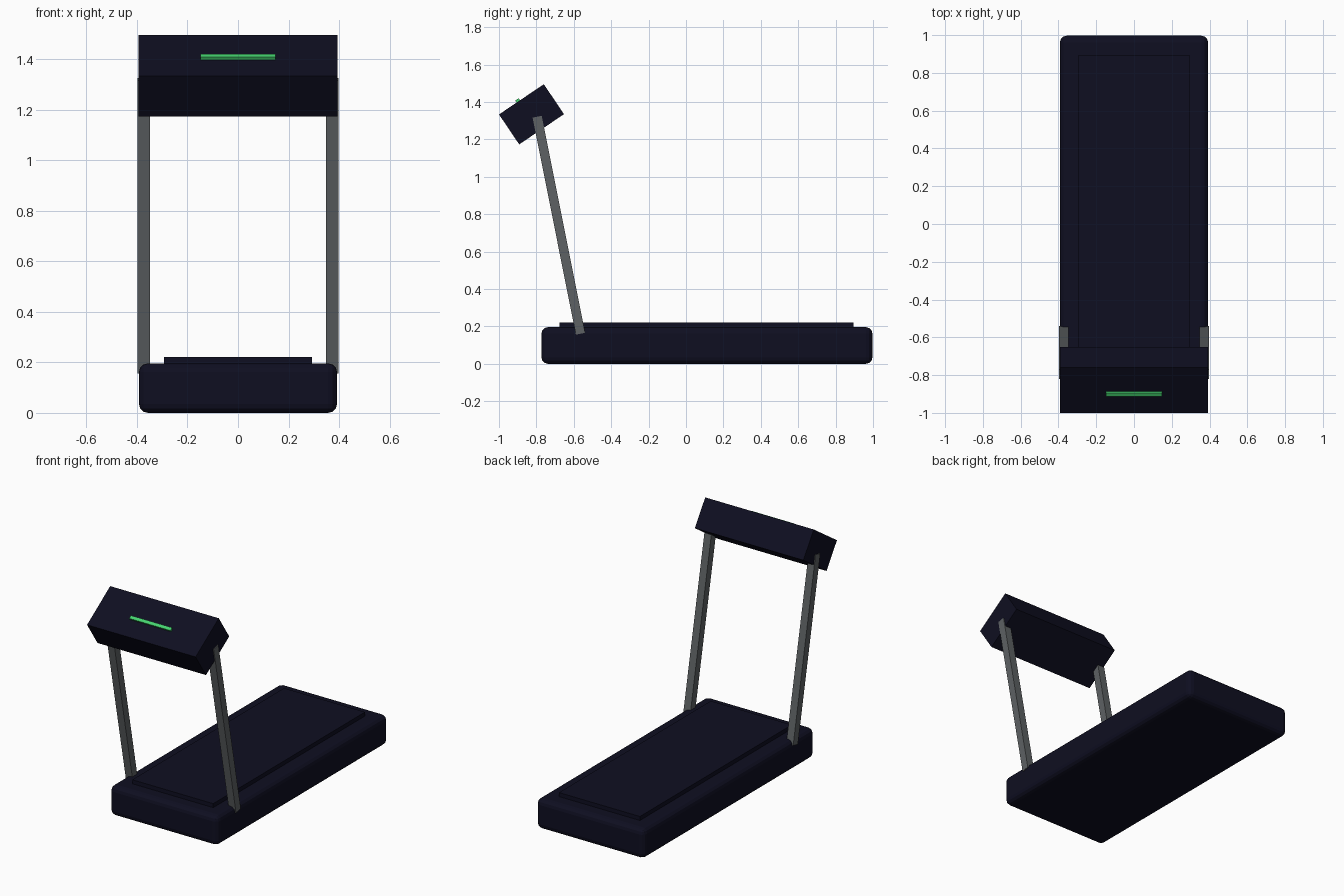
import bpy, math
from mathutils import Vector, Matrix

if "Cube" in bpy.data.objects:
    bpy.data.objects.remove(bpy.data.objects["Cube"])


def material(name, rgb):
    m = bpy.data.materials.new(name)
    m.diffuse_color = (*rgb, 1)
    m.use_nodes = True
    m.node_tree.nodes["Principled BSDF"].inputs["Base Color"].default_value = m.diffuse_color
    return m


NAVY = material("dark navy", (0.0045, 0.0045, 0.015))
GREY = material("post grey", (0.11, 0.12, 0.125))
GREEN = material("display green", (0.06, 0.65, 0.16))


def box(name, center, size, mat, tilt=0.0, bevel=0.0):
    """Box of the given size, tilted about the x axis, with optional rounded edges."""
    bpy.ops.mesh.primitive_cube_add(size=1, location=center)
    ob = bpy.context.object
    ob.name = name
    ob.scale = size
    bpy.ops.object.transform_apply(location=False, rotation=False, scale=True)
    ob.rotation_euler.x = tilt
    ob.data.materials.append(mat)
    if bevel:
        mod = ob.modifiers.new("rounded_edges", 'BEVEL')
        mod.width = bevel
        mod.segments = 3
    return ob


# Deck with rounded edges and the running belt on top
box("deck", (0, 0.112, 0.098), (0.784, 1.77, 0.196), NAVY, bevel=0.035)
box("running_belt", (0, 0.11, 0.20), (0.586, 1.57, 0.044), NAVY)

# Leaning uprights, one on each side
for side, label in ((-1, "left"), (1, "right")):
    box(label + "_upright", (side * 0.373, -0.68, 0.741),
        (0.05, 0.05, 1.183), GREY, tilt=math.radians(11.3))

# Tilted console
TILT = math.radians(34)
centre = Vector((0, -0.826, 1.334))
box("console", centre, (0.786, 0.289, 0.193), NAVY, tilt=TILT)

# Glowing display bar on the console face
offset = Matrix.Rotation(TILT, 3, 'X') @ Vector((0, -0.02, 0.0995))
box("display_bar", centre + offset, (0.298, 0.022, 0.02), GREEN, tilt=TILT)
